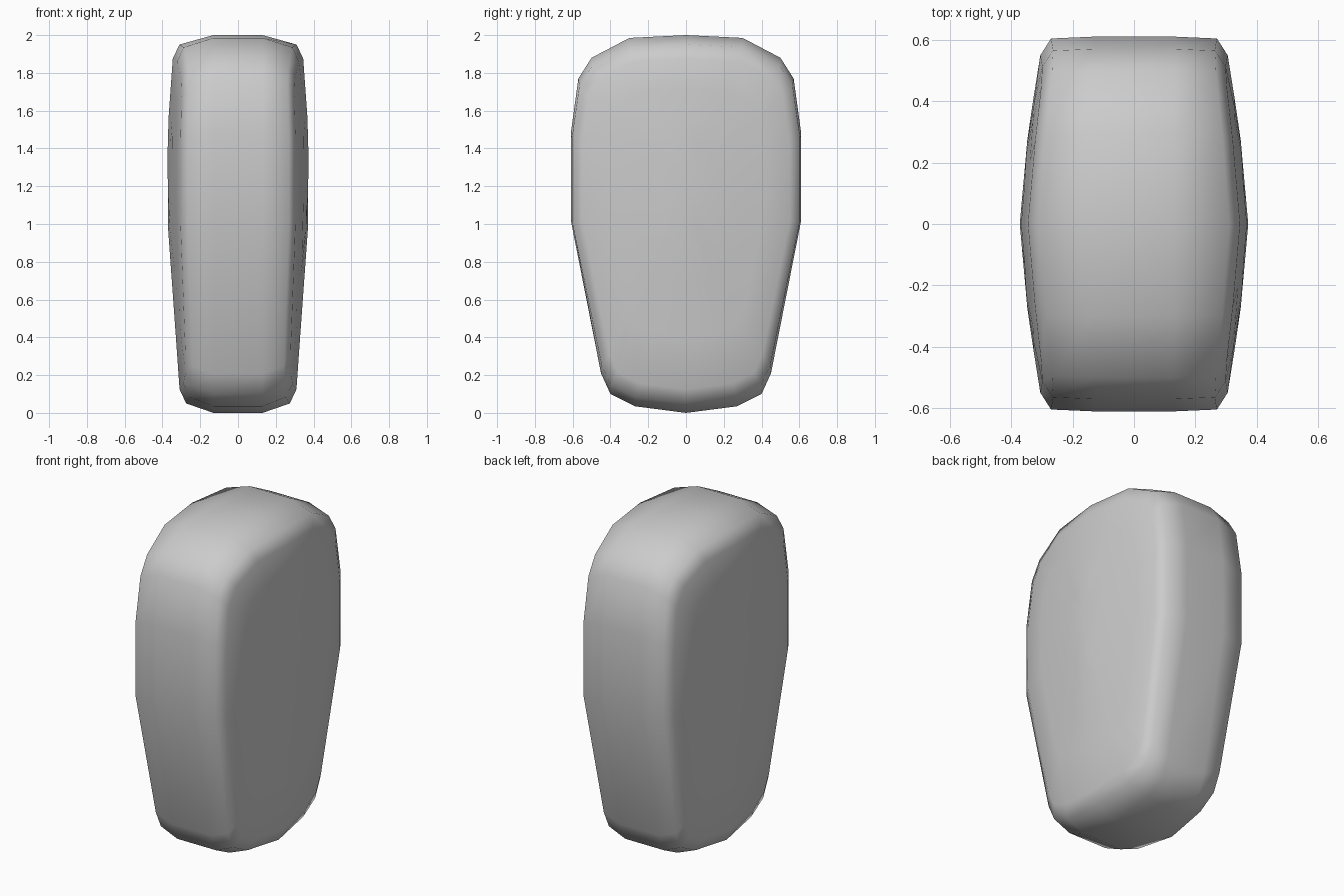
import bpy, bmesh

if "Cube" in bpy.data.objects:
    bpy.data.objects.remove(bpy.data.objects["Cube"])

# Half outline of the body seen from the side (y, z), top to bottom
HALF = [(0, 2.0), (.3, 1.985), (.5, 1.88), (.57, 1.77), (.61, 1.48),
        (.61, 1.02), (.45, .21), (.4, .1), (.27, .035), (0, .0)]
OUTLINE = HALF + [(-y, z) for y, z in HALF[-2:0:-1]]


def lerp_table(v, table):
    for (a, fa), (b, fb) in zip(table, table[1:]):
        if v <= b:
            return fa + (fb - fa) * (v - a) / (b - a)
    return table[-1][1]


def panel_x(y, z):
    # Gentle bulge of the broad side panels
    dy = lerp_table(abs(y), [(0, 0), (.3, .027), (.55, .067), (.7, .09)])
    dz = lerp_table(z, [(0, .067), (.14, .062), (1.0, 0), (1.5, 0), (1.88, .027), (2, .04)])
    return .372 - dy - dz


def inset(sy, sz):
    return [(y * sy, 1 + (z - 1) * sz) for y, z in OUTLINE]


bm = bmesh.new()


def add_ring(points):
    return [bm.verts.new(p) for p in points]


def half_rings(side):
    # Rings from the flat rim, over the rounded edge, to the panel centre
    rim = inset(.9, .875)
    rings = [[(side * .13, y, z) for y, z in OUTLINE]]
    rings.append([(side * (panel_x(*c) - .035), y, z) for (y, z), c in zip(inset(.99, .95), rim)])
    for t in (1, .75, .5, .25):
        pts = [(y * t, 1.25 + (z - 1.25) * t) for y, z in rim]
        rings.append([(side * panel_x(y, z), y, z) for y, z in pts])
    return [add_ring(r) for r in rings]


right, left = half_rings(1), half_rings(-1)
rings = left[::-1] + right
n = len(OUTLINE)
for a, b in zip(rings, rings[1:]):
    for i in range(n):
        j = (i + 1) % n
        bm.faces.new((a[i], a[j], b[j], b[i]))

# Close both panel centres
for ring, side in ((rings[0], -1), (rings[-1], 1)):
    c = bm.verts.new((side * .372, 0, 1.25))
    for i in range(n):
        bm.faces.new((ring[i], ring[(i + 1) % n], c))

bmesh.ops.recalc_face_normals(bm, faces=bm.faces)
for f in bm.faces:
    f.smooth = True
mesh = bpy.data.meshes.new("rounded_body")
bm.to_mesh(mesh)
bm.free()
body = bpy.data.objects.new("rounded_body", mesh)
bpy.context.collection.objects.link(body)
